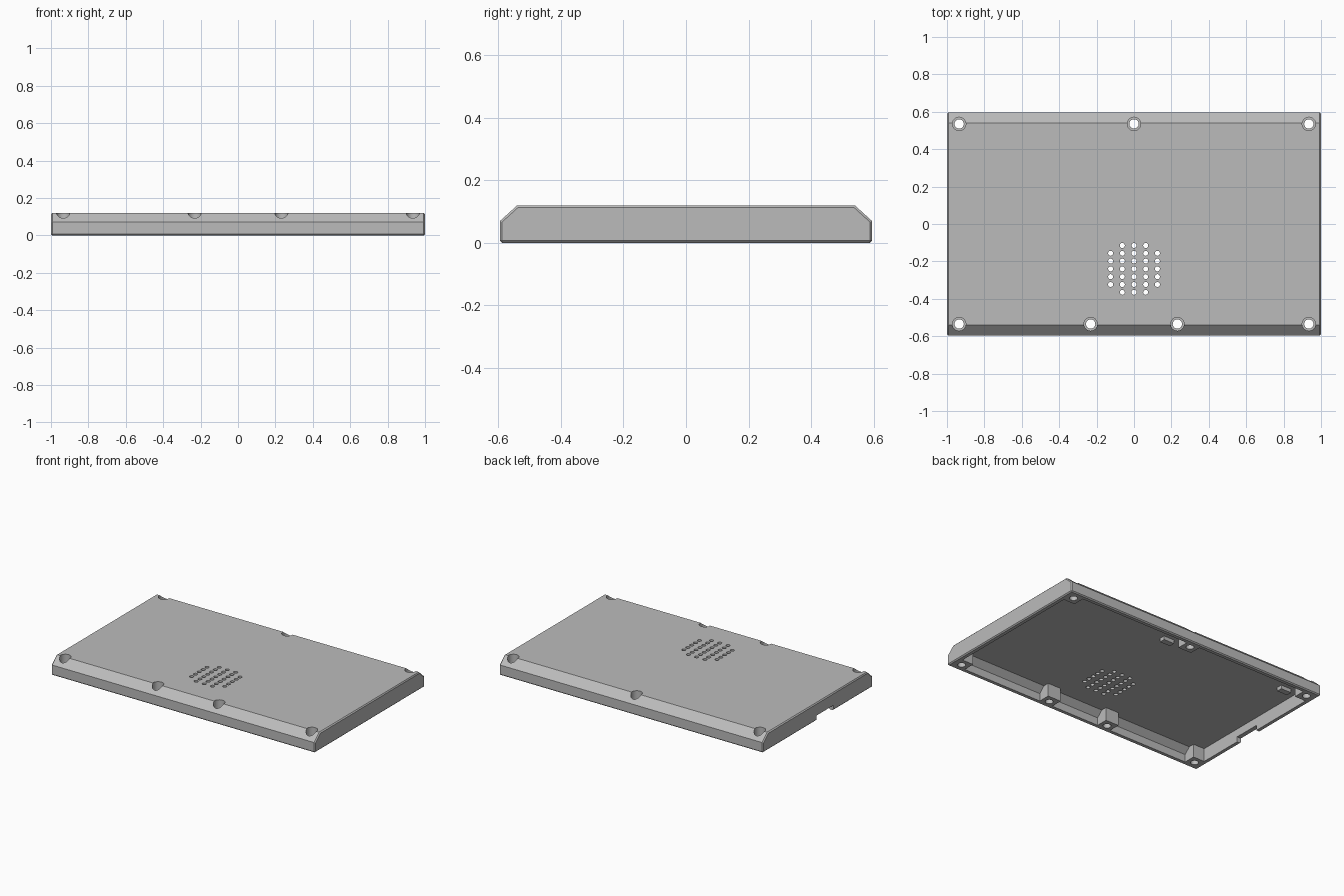
import bpy, bmesh, math
from mathutils import Matrix, Vector

if "Cube" in bpy.data.objects:
    bpy.data.objects.remove(bpy.data.objects["Cube"], do_unlink=True)

HX, HY, H = 1.0, 0.595, 0.12      # half length, half width, height
SHOULDER, SLOPE = 0.07, 0.055     # wall height and chamfer run
WALL, CEILING = 0.03, 0.09
SCREW_Y = 0.535
screws = [(s * 0.935, y) for s in (-1, 1) for y in (-SCREW_Y, SCREW_Y)]
screws += [(-0.232, -SCREW_Y), (0.232, -SCREW_Y), (0, SCREW_Y)]

grey = bpy.data.materials.new("shell grey")
grey.use_nodes = True
colour = (0.5, 0.5, 0.5, 1)
grey.diffuse_color = colour
grey.node_tree.nodes["Principled BSDF"].inputs["Base Color"].default_value = colour


def make_object(name, bm):
    bmesh.ops.recalc_face_normals(bm, faces=bm.faces)
    mesh = bpy.data.meshes.new(name)
    bm.to_mesh(mesh)
    bm.free()
    mesh.materials.append(grey)
    ob = bpy.data.objects.new(name, mesh)
    bpy.context.scene.collection.objects.link(ob)
    return ob


def add_box(bm, lo, hi):
    lo, hi = Vector(lo), Vector(hi)
    mat = Matrix.Translation((lo + hi) / 2) @ Matrix.Diagonal((hi - lo).to_4d())
    mat[3][3] = 1
    bmesh.ops.create_cube(bm, size=1, matrix=mat)


def add_cylinder(bm, x, y, radius, z0, z1, sides):
    bmesh.ops.create_cone(bm, cap_ends=True, segments=sides, radius1=radius, radius2=radius,
                          depth=z1 - z0, matrix=Matrix.Translation((x, y, (z0 + z1) / 2)))


def add_prism(bm, half_x, half_y, bottom, shoulder, top, run):
    """Side profile with two sloped top edges, extruded along x."""
    profile = [(-half_y, bottom), (half_y, bottom), (half_y, shoulder),
               (half_y - run, top), (run - half_y, top), (-half_y, shoulder)]
    face = bm.faces.new([bm.verts.new((-half_x, y, z)) for y, z in profile])
    out = bmesh.ops.extrude_face_region(bm, geom=[face])
    verts = [g for g in out["geom"] if isinstance(g, bmesh.types.BMVert)]
    bmesh.ops.translate(bm, verts=verts, vec=(2 * half_x, 0, 0))


def cut(ob, cutter):
    """Subtract the cutter, bake the result and discard the cutter."""
    cutter.hide_render = True
    mod = ob.modifiers.new("cut", 'BOOLEAN')
    mod.operation, mod.solver, mod.object = 'DIFFERENCE', 'EXACT', cutter
    deps = bpy.context.evaluated_depsgraph_get()
    baked = bpy.data.meshes.new_from_object(ob.evaluated_get(deps))
    ob.modifiers.clear()
    ob.data = baked
    bpy.data.objects.remove(cutter, do_unlink=True)


# Outer shell with fine bevels round the ends and the bottom
bm = bmesh.new()
add_prism(bm, HX, HY, 0, SHOULDER, H, SLOPE)
rim = [e for e in bm.edges if abs(e.verts[0].co.x - e.verts[1].co.x) < 0.01
       or max(v.co.z for v in e.verts) < 0.01]
bmesh.ops.bevel(bm, geom=rim, offset=0.007, segments=1, affect='EDGES')
shell = make_object("cover_shell", bm)

# Hollow underside, leaving square bosses round the screws
bm = bmesh.new()
add_prism(bm, HX - WALL, HY - WALL, -0.05, SHOULDER - 0.018, CEILING, 0.04)
cavity = make_object("cavity_cutter", bm)
bm = bmesh.new()
for x, y in screws:
    sx, sy = (1 if x > 0 else -1), (1 if y > 0 else -1)
    outer_x = sx * 1.1 if abs(x) > 0.9 else x + sx * 0.05
    xs = sorted((x - sx * 0.05, outer_x))
    ys = sorted((y - sy * 0.05, sy * 0.7))
    add_box(bm, (xs[0], ys[0], -0.1), (xs[1], ys[1], 0.2))
cut(cavity, make_object("boss_cutter", bm))
cut(shell, cavity)

# Screw recesses from above
bm = bmesh.new()
for x, y in screws:
    add_cylinder(bm, x, y, 0.036, 0.05, 0.2, 32)
cut(shell, make_object("recess_cutter", bm))

# Screw bores, speaker grille and cable notch
bm = bmesh.new()
for x, y in screws:
    add_cylinder(bm, x, y, 0.025, -0.1, 0.2, 24)
for col in range(-2, 3):
    rows = 2 if abs(col) == 2 else 3
    for row in range(-rows, rows + 1):
        add_cylinder(bm, col * 0.0625, row * 0.0417 - 0.24, 0.0135, 0.06, 0.2, 16)
add_box(bm, (-1.1, -0.17, -0.1), (-0.9, 0.015, 0.035))
cut(shell, make_object("hole_cutter", bm))

# Small retaining blocks under the ceiling
bm = bmesh.new()
for x in (0.07, -0.87):
    add_box(bm, (x - 0.04, 0.38, 0.065), (x + 0.04, 0.42, CEILING + 0.005))
make_object("retaining_blocks", bm)

# Smooth round holes, sharp everywhere else
bpy.ops.object.select_all(action='DESELECT')
shell.select_set(True)
bpy.context.view_layer.objects.active = shell
bpy.ops.object.shade_smooth_by_angle(angle=math.radians(30))
